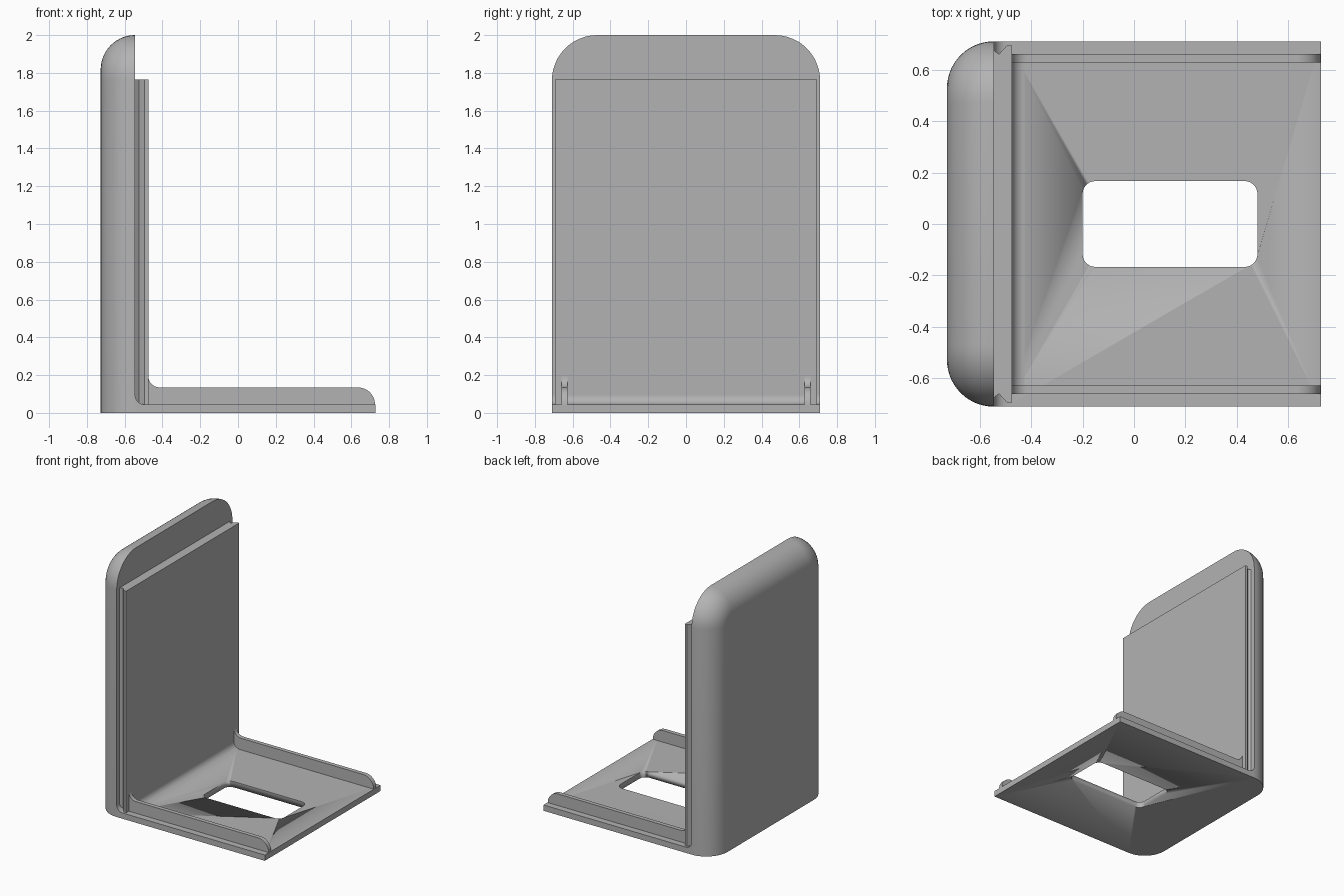
import bpy, bmesh
from math import sin, cos, pi
from mathutils import Vector

cube = bpy.data.objects.get("Cube")
if cube:
    bpy.data.objects.remove(cube, do_unlink=True)

grey = bpy.data.materials.new("plain grey")
grey.use_nodes = True
colour = (0.45, 0.45, 0.45, 1)
grey.diffuse_color = colour
grey.node_tree.nodes["Principled BSDF"].inputs["Base Color"].default_value = colour

HALF = 0.71        # half width
END = 0.727        # half depth
WALL = -0.545      # inner face of the thick wall
FACE = -0.475      # face of the sliding plate
FLOOR = 0.045      # base thickness


def arc(cx, cy, r, start, end, steps=12):
    """Points on an arc, angles in quarter turns."""
    angles = [(start + (end - start) * i / steps) * pi / 2 for i in range(steps + 1)]
    return [(cx + r * cos(a), cy + r * sin(a)) for a in angles]


def loft(name, rings):
    """Skin matching rings and cap both ends."""
    bm = bmesh.new()
    loops = [[bm.verts.new(p) for p in ring] for ring in rings]
    n = len(loops[0])
    for a, b in zip(loops, loops[1:]):
        for i in range(n):
            j = (i + 1) % n
            bm.faces.new((a[i], a[j], b[j], b[i]))
    bm.faces.new(loops[0])
    bm.faces.new(loops[-1])
    bmesh.ops.recalc_face_normals(bm, faces=bm.faces)
    mesh = bpy.data.meshes.new(name)
    bm.to_mesh(mesh)
    bm.free()
    obj = bpy.data.objects.new(name, mesh)
    bpy.context.collection.objects.link(obj)
    mesh.materials.append(grey)
    select(obj)
    bpy.ops.object.shade_smooth_by_angle(angle=0.6)
    return obj


def select(obj):
    bpy.ops.object.select_all(action='DESELECT')
    obj.select_set(True)
    bpy.context.view_layer.objects.active = obj


def along_y(name, profile, lo, hi):
    return loft(name, [[(x, y, z) for x, z in profile] for y in (lo, hi)])


def along_z(name, profile, lo, hi):
    return loft(name, [[(x, y, z) for x, y in profile] for z in (lo, hi)])


# Thick wall: arched outline, shrinking towards the back in a quarter round
ROUND, CORNER = 0.182, 0.24


def wall_ring(t):
    inset = ROUND * (1 - cos(t))
    r, side = CORNER - inset, HALF - CORNER
    top = 2 - CORNER
    outline = [(HALF - inset, 0)] + arc(side, top, r, 0, 1)
    outline += arc(-side, top, r, 1, 2) + [(inset - HALF, 0)]
    return [(WALL - ROUND * sin(t), y, z) for y, z in outline]


loft("back_wall", [wall_ring(i / 14 * pi / 2) for i in range(15)])

# Base with a small fillet against the wall
R = 0.05
base_profile = [(WALL, 0), (END, 0), (END, FLOOR)]
base_profile += arc(WALL + R, FLOOR + R, R, 3, 2)
base = along_y("base", base_profile, -HALF, HALF)

# Rounded rectangular opening through the base
x0, x1, h, r = -0.2, 0.48, 0.167, 0.05
opening = arc(x1 - r, h - r, r, 0, 1, 6) + arc(x0 + r, h - r, r, 1, 2, 6)
opening += arc(x0 + r, r - h, r, 2, 3, 6) + arc(x1 - r, r - h, r, 3, 4, 6)
cutter = along_z("opening_cutter", opening, -0.1, 0.2)
cutter.hide_render = True
cut = base.modifiers.new("opening", 'BOOLEAN')
cut.object = cutter
cut.solver = 'EXACT'
select(base)
bpy.ops.object.modifier_apply(modifier=cut.name)
bpy.data.objects.remove(cutter, do_unlink=True)

# Sliding plate with grooved long edges
edge = [(WALL, 0.675), (-0.525, 0.66), (-0.495, 0.693), (FACE, 0.693)]
plate = edge + [(x, -y) for x, y in reversed(edge)]
along_z("sliding_plate", plate, FLOOR - 0.005, 1.765)

# Fillet between the plate and the base
along_y("plate_fillet", [(FACE, FLOOR)] + arc(FACE + R, FLOOR + R, R, 3, 2), -0.63, 0.63)

# Low side ribs, flared into the plate and rounded at the open end
RIB = 0.135
rib = [(FACE, FLOOR)] + arc(FACE + 0.06, RIB + 0.06, 0.06, 2, 3)
rib += arc(END - 0.092, RIB - 0.09, 0.09, 1, 0)
for name, lo in (("left_rib", 0.628), ("right_rib", -0.66)):
    along_y(name, rib, lo, lo + 0.032)
